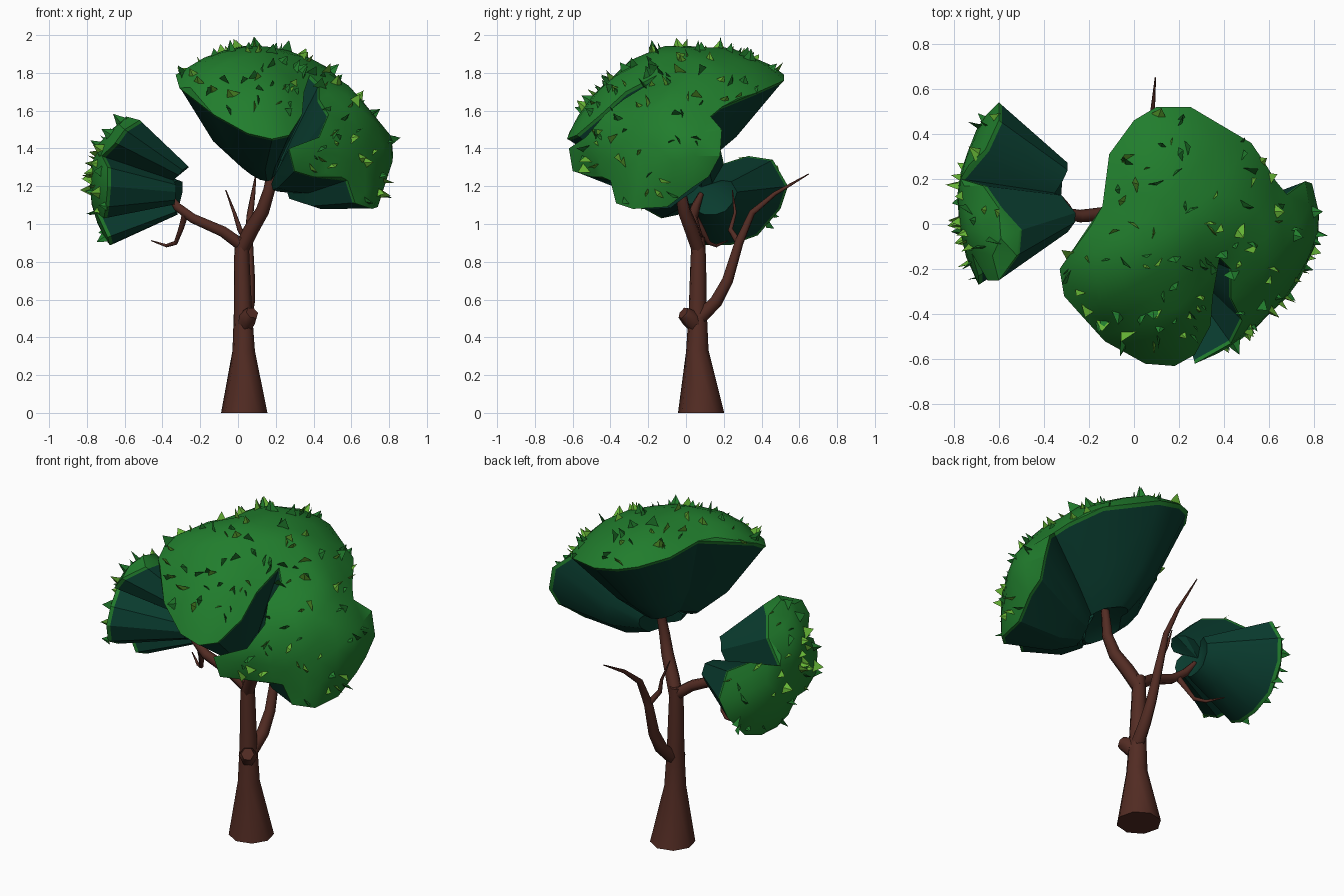
import bpy, bmesh, math, random
from mathutils import Vector
from mathutils.geometry import delaunay_2d_cdt

if "Cube" in bpy.data.objects:
    bpy.data.objects.remove(bpy.data.objects["Cube"])

random.seed(4)


def material(name, rgb):
    m = bpy.data.materials.new(name)
    m.diffuse_color = (*rgb, 1)
    m.use_nodes = True
    m.node_tree.nodes["Principled BSDF"].inputs["Base Color"].default_value = m.diffuse_color
    return m


BARK = material("brown bark", (0.086, 0.025, 0.017))
GREEN = material("leaf green", (0.015, 0.205, 0.026))
TEAL = material("dark teal underside", (0.003, 0.046, 0.029))
LIME = material("lime leaf tip", (0.13, 0.45, 0.035))


def smooth(ob, angle):
    bpy.ops.object.select_all(action='DESELECT')
    ob.select_set(True)
    bpy.context.view_layer.objects.active = ob
    bpy.ops.object.shade_smooth_by_angle(angle=math.radians(angle))


def limb(name, pts, sides=6):
    """Tapered tube through (x, y, z, radius) points."""
    cu = bpy.data.curves.new(name, 'CURVE')
    cu.dimensions = '3D'
    cu.bevel_depth = 1
    cu.bevel_resolution = (sides - 4) // 2
    cu.use_fill_caps = True
    sp = cu.splines.new('POLY')
    sp.points.add(len(pts) - 1)
    for p, (x, y, z, r) in zip(sp.points, pts):
        p.co = (x, y, z, 1)
        p.radius = r
    ob = bpy.data.objects.new(name, cu)
    bpy.context.collection.objects.link(ob)
    bpy.ops.object.select_all(action='DESELECT')
    ob.select_set(True)
    bpy.context.view_layer.objects.active = ob
    bpy.ops.object.convert(target='MESH')
    ob = bpy.context.object
    ob.data.materials.clear()
    ob.data.materials.append(BARK)
    for v in ob.data.vertices:
        v.co.z = v.co.z if v.co.z > 0.03 else 0
    smooth(ob, 62)
    return ob


def leaf_tips(name, tris, count):
    """Thin three-sided blades standing on the canopy surface."""
    bm = bmesh.new()
    areas = [(b - a).cross(c - a).length for a, b, c, n in tris]
    for a, b, c, n in random.choices(tris, areas, k=count):
        u, v = random.random(), random.random()
        if u + v > 1:
            u, v = 1 - u, 1 - v
        p = a + (b - a) * u + (c - a) * v - n * 0.006
        t = n.orthogonal().normalized()
        s = n.cross(t)
        ang = random.uniform(0, 6.28)
        t, s = t * math.cos(ang) + s * math.sin(ang), s * math.cos(ang) - t * math.sin(ang)
        k = random.uniform(0.6, 1.25)
        ring = [bm.verts.new(p + q) for q in (t * .032 * k, -t * .032 * k, s * .012 * k)]
        tip = bm.verts.new(p + n * 0.054 * k + t * random.uniform(-.015, .015))
        mat = 0 if random.random() < 0.45 else 1
        for i in range(3):
            f = bm.faces.new((ring[i], ring[(i + 1) % 3], tip))
            f.material_index = mat
        bm.faces.new(ring[::-1])
    bmesh.ops.recalc_face_normals(bm, faces=bm.faces)
    me = bpy.data.meshes.new(name)
    bm.to_mesh(me)
    bm.free()
    me.materials.append(LIME)
    me.materials.append(GREEN)
    bpy.context.collection.objects.link(bpy.data.objects.new(name, me))


def canopy(name, rim, crown, centre, axis, apex, inner, hollow, bulge, tips):
    """Domed cap inside a lobed rim, with walls narrowing to a hollow neck."""
    C, A, P = Vector(centre), Vector(axis).normalized(), Vector(apex)
    X = A.orthogonal().normalized()
    Y = A.cross(X)

    def flat(p):
        d = (Vector(p) - C).normalized()
        q = Vector((d.dot(X), d.dot(Y)))
        return q.normalized() * A.angle(d) if q.length > 1e-6 else Vector((0, 0))

    edge = [flat(p) for p in rim]
    known = [(flat(p), (Vector(p) - C).length) for p in rim + crown]
    pts, step = list(edge), 0.2
    for i in range(-10, 11):
        for j in range(-10, 11):
            q = Vector((i + 0.5 * (j % 2), j * 0.87)) * step
            if min((q - e).length for e in edge) > 0.1:
                pts.append(q)
    n = len(edge)
    co, _, faces, *_ = delaunay_2d_cdt(pts, [(i, (i + 1) % n) for i in range(n)],
                                       [list(range(n))], 1, 1e-5)

    def lift(q):
        w = [1 / ((q - k).length ** 3 + 1e-6) for k, r in known]
        r = sum(a * k[1] for a, k in zip(w, known)) / sum(w)
        t = q.length
        d = A if t < 1e-6 else A * math.cos(t) + (X * q.x + Y * q.y) / t * math.sin(t)
        return C + d * r

    bm = bmesh.new()
    vs = [bm.verts.new(lift(Vector(q))) for q in co]
    tris = []
    for f in faces:
        bm.faces.new([vs[i] for i in f])
        a, b, c = [vs[i].co.copy() for i in f[:3]]
        nrm = (b - a).cross(c - a).normalized()
        tris.append((a, b, c, nrm if nrm.dot(a - C) > 0 else -nrm))
    bmesh.ops.delete(bm, geom=[v for v in bm.verts if not v.link_faces], context='VERTS')
    # green lip, bulging dark wall, dark hollow neck
    rim_mid = sum((Vector(p) for p in rim), Vector()) / n
    pit = P.lerp(rim_mid, 1 - inner + hollow)
    sag = A * -bulge
    neck = 1 - (1 - inner) / 0.58
    edges = [e for e in bm.edges if e.is_boundary]
    for goal, amount, push, mat in ((P, 0.03, 0, 0), (P, 0.42, 1, 1),
                                    (P, neck, 0, 1), (pit, 1.0, 0, 1)):
        old = set(bm.faces)
        new = bmesh.ops.extrude_edge_only(bm, edges=edges)['geom']
        for g in new:
            if isinstance(g, bmesh.types.BMVert):
                g.co = g.co.lerp(goal, amount) + sag * push
        edges = [g for g in new if isinstance(g, bmesh.types.BMEdge) and g.is_boundary]
        for f in bm.faces:
            if f not in old:
                f.material_index = mat
    bmesh.ops.remove_doubles(bm, verts=bm.verts, dist=1e-4)
    bmesh.ops.recalc_face_normals(bm, faces=bm.faces)
    me = bpy.data.meshes.new(name)
    bm.to_mesh(me)
    bm.free()
    me.materials.append(GREEN)
    me.materials.append(TEAL)
    ob = bpy.data.objects.new(name, me)
    bpy.context.collection.objects.link(ob)
    smooth(ob, 28)
    leaf_tips(name + "_leaf_tips", tris, tips)


# trunk and branches
limb("trunk", [(.033, .08, 0, .124), (.03, .06, .33, .06), (.026, .062, .55, .048),
               (.02, .065, .8, .042), (.02, .065, .93, .036)], 8)
limb("trunk_knob", [(.03, .06, .45, .04), (.05, .025, .5, .052), (.075, -.015, .53, .036)])
limb("right_branch", [(.02, .065, .87, .04), (.07, .03, .97, .04), (.13, -.01, 1.07, .036),
                      (.165, -.03, 1.18, .031), (.19, -.02, 1.33, .024), (.2, 0, 1.43, .017)])
limb("right_twig", [(.2, 0, 1.41, .02), (.14, .06, 1.41, .016), (.11, .09, 1.46, .008)])
limb("left_branch", [(.03, .065, .88, .036), (-.08, .05, .96, .032), (-.24, .035, 1.03, .028),
                     (-.32, .05, 1.09, .025), (-.37, .08, 1.16, .014)])
limb("left_twig", [(-.28, .04, 1.05, .02), (-.3, .08, .98, .016), (-.33, .12, .9, .012),
                   (-.38, .16, .885, .009), (-.46, .22, .912, .003)])
limb("back_branch", [(.035, .07, .5, .04), (.055, .16, .59, .036), (.06, .22, .7, .031),
                     (.055, .28, .9, .025), (.065, .35, 1.06, .018), (.08, .47, 1.16, .012),
                     (.095, .65, 1.265, .003)])
limb("back_twig", [(.055, .28, .9, .018), (.01, .235, .97, .014), (-.02, .26, 1.06, .009),
                   (-.065, .245, 1.18, .003)])

# large upper canopy with a front notch
canopy("upper_canopy",
       [(-.33, -.2, 1.79), (-.31, -.32, 1.72), (-.13, -.52, 1.58), (.05, -.62, 1.48),
        (.18, -.63, 1.45), (.27, -.58, 1.47), (.34, -.45, 1.58), (.35, -.32, 1.7),
        (.38, -.15, 1.79), (.43, -.2, 1.74), (.43, -.33, 1.66), (.48, -.43, 1.58),
        (.43, -.53, 1.46), (.27, -.62, 1.4), (.3, -.6, 1.28), (.4, -.5, 1.25),
        (.58, -.4, 1.23), (.62, -.37, 1.11), (.71, -.28, 1.08), (.74, -.1, 1.09),
        (.77, .03, 1.19), (.77, .12, 1.25), (.79, .18, 1.36), (.76, .19, 1.5),
        (.68, .13, 1.57), (.63, .19, 1.62), (.52, .36, 1.69), (.25, .52, 1.76),
        (.1, .52, 1.79), (0, .46, 1.81), (-.11, .31, 1.84), (-.14, .08, 1.86)],
       [(0, -.05, 1.94), (.2, 0, 1.935), (.1, .3, 1.91), (.4, .1, 1.87), (-.16, -.2, 1.88),
        (-.08, .1, 1.92), (.15, -.4, 1.77), (.6, -.05, 1.72), (.72, -.15, 1.55),
        (.83, 0, 1.42), (.68, -.3, 1.4)],
       (.15, -.05, 1.25), (.5, -.15, .75), (.16, -.08, 1.17), 0.72, 0.2, 0.05, 110)

# smaller left canopy with three lobes
canopy("left_canopy",
       [(-.51, -.03, 1.54), (-.52, -.14, 1.55), (-.6, -.25, 1.5), (-.65, -.25, 1.43),
        (-.72, -.13, 1.36), (-.69, -.23, 1.3), (-.69, -.27, 1.2), (-.7, -.24, 1.09),
        (-.71, -.13, 1.03), (-.75, .01, 1.06), (-.69, .01, .93), (-.68, .1, .89),
        (-.67, .24, .89), (-.66, .38, .94), (-.63, .5, 1.08), (-.6, .54, 1.2),
        (-.6, .46, 1.34), (-.66, .33, 1.36), (-.77, .2, 1.32), (-.67, .17, 1.45),
        (-.6, .07, 1.53)],
       [(-.78, .05, 1.2), (-.77, .22, 1.15), (-.76, -.08, 1.25), (-.74, -.06, 1.4),
        (-.61, -.12, 1.595)],
       (-.27, .1, 1.2), (-1, .05, 0), (-.1, .1, 1.15), 0.6, 0.12, 0, 36)
